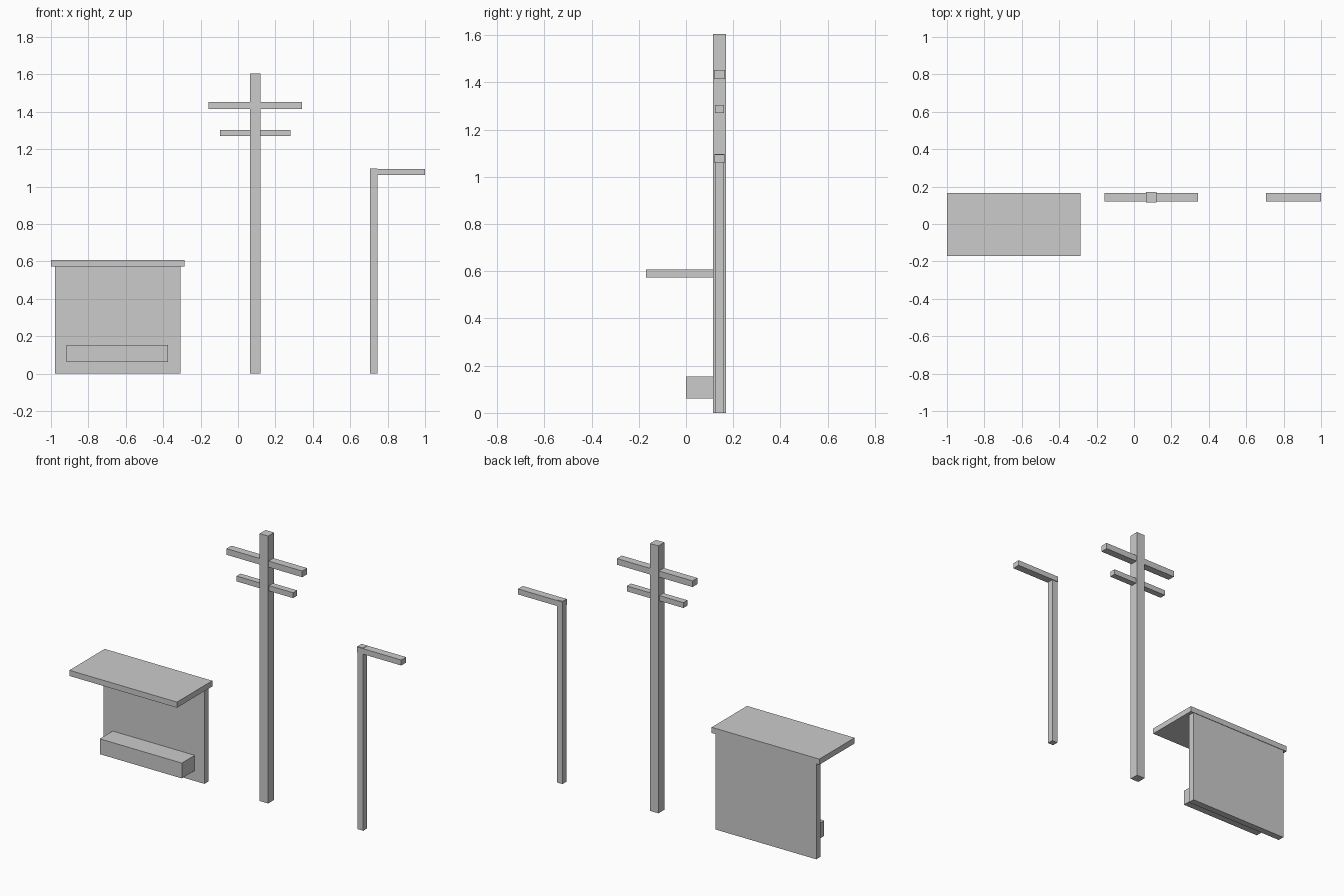
import bpy

if "Cube" in bpy.data.objects:
    bpy.data.objects.remove(bpy.data.objects["Cube"])


def box(name, x, y, z):
    """Axis-aligned box given as (min, max) on each axis."""
    bpy.ops.mesh.primitive_cube_add(size=1, location=[sum(r) / 2 for r in (x, y, z)])
    ob = bpy.context.object
    ob.name = name
    ob.scale = [r[1] - r[0] for r in (x, y, z)]
    bpy.ops.object.transform_apply(location=False, rotation=False, scale=True)
    return ob


def around(centre, width):
    return centre - width / 2, centre + width / 2


LINE_Y = 0.142  # common depth of the wall and both poles

# Bus shelter: back wall, overhanging roof, bench
box("shelter_back_wall", (-0.978, -0.308), around(LINE_Y, 0.04), (0, 0.575))
box("shelter_roof", (-1.0, -0.286), (-0.17, 0.165), (0.574, 0.608))
box("shelter_bench", (-0.917, -0.373), (0.0, 0.124), (0.062, 0.154))

# Utility pole with two crossarms
POLE_X = 0.092
box("utility_pole", around(POLE_X, 0.056), around(LINE_Y, 0.056), (0, 1.604))
for name, length, depth, z in (("upper_crossarm", 0.502, 0.046, (1.415, 1.452)),
                               ("lower_crossarm", 0.375, 0.038, (1.271, 1.303))):
    box(name, around(POLE_X, length), around(LINE_Y, depth), z)

# Street lamp: post and lamp arm
box("lamp_post", (0.707, 0.745), around(LINE_Y, 0.038), (0, 1.096))
box("lamp_arm", (0.705, 1.0), around(LINE_Y, 0.046), (1.061, 1.094))
